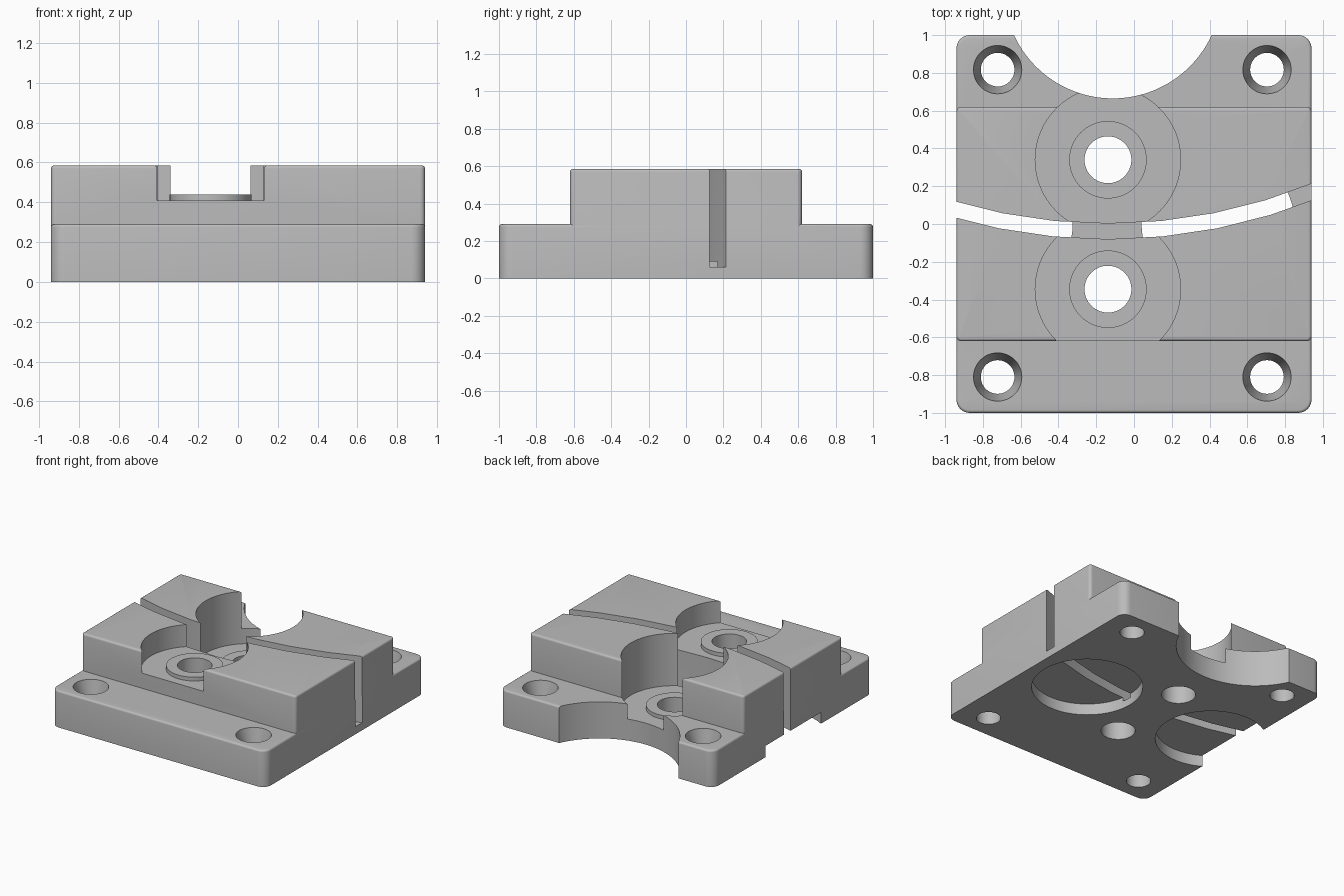
import bpy
import bmesh
from math import sin, cos, pi, tau, radians

old = bpy.data.objects.get("Cube")
if old:
    bpy.data.objects.remove(old, do_unlink=True)

grey = bpy.data.materials.new("plain_grey")
grey.use_nodes = True
grey.diffuse_color = (0.5, 0.5, 0.5, 1)
grey.node_tree.nodes["Principled BSDF"].inputs["Base Color"].default_value = (0.5, 0.5, 0.5, 1)


def loft(name, outlines):
    """Closed solid through a stack of (outline points, height) rings."""
    bm = bmesh.new()
    rings = [[bm.verts.new((x, y, z)) for x, y in points] for points, z in outlines]
    for a, b in zip(rings, rings[1:]):
        for i in range(len(a)):
            j = (i + 1) % len(a)
            bm.faces.new((a[i], a[j], b[j], b[i]))
    bm.faces.new(rings[0][::-1])
    bm.faces.new(rings[-1])
    bmesh.ops.recalc_face_normals(bm, faces=bm.faces[:])
    mesh = bpy.data.meshes.new(name)
    bm.to_mesh(mesh)
    bm.free()
    mesh.materials.append(grey)
    obj = bpy.data.objects.new(name, mesh)
    bpy.context.scene.collection.objects.link(obj)
    return obj


def rounded_rectangle(half_x, half_y, radius, steps=6):
    points = []
    for quarter, (sx, sy) in enumerate(((1, 1), (-1, 1), (-1, -1), (1, -1))):
        for i in range(steps + 1):
            a = (quarter + i / steps) * pi / 2
            points.append((sx * (half_x - radius) + radius * cos(a),
                           sy * (half_y - radius) + radius * sin(a)))
    return points


def block(name, half_x, half_y, z0, z1, corner, rim, steps=4):
    """Box with rounded upright corners and a small rounded top rim."""
    outlines = [(rounded_rectangle(half_x, half_y, corner), z0)]
    for i in range(steps + 1):
        a = pi / 2 * i / steps
        inset = rim * (1 - cos(a))
        outlines.append((rounded_rectangle(half_x - inset, half_y - inset, corner - inset),
                         z1 - rim + rim * sin(a)))
    return loft(name, outlines)


def turned(name, x, y, profile, sides=64):
    """Solid of revolution from (radius, z) points."""
    turns = [tau * i / sides for i in range(sides)]
    return loft(name, [([(x + r * cos(a), y + r * sin(a)) for a in turns], z)
                       for r, z in profile])


def curved_bar(name, x, y, inner, outer, z0, z1):
    """Bent bar that follows a wide, coarsely stepped arc."""
    turns = [tau * i / 64 for i in range(-6, 7)]
    points = [(x + outer * sin(a), y - outer * cos(a)) for a in turns]
    points += [(x + inner * sin(a), y - inner * cos(a)) for a in reversed(turns)]
    return loft(name, [(points, z0), (points, z1)])


def volume(mesh):
    bm = bmesh.new()
    bm.from_mesh(mesh)
    amount = bm.calc_volume()
    bm.free()
    return amount


def combine(target, tool, operation):
    """Apply a boolean, moving to the next solver if the result is not sound."""
    before = volume(target.data)
    mod = target.modifiers.new("combine", 'BOOLEAN')
    mod.operation = operation
    mod.object = tool
    for solver in ('EXACT', 'MANIFOLD', 'FLOAT'):
        mod.solver = solver
        bpy.context.view_layer.update()
        graph = bpy.context.evaluated_depsgraph_get()
        result = bpy.data.meshes.new_from_object(target.evaluated_get(graph))
        ratio = volume(result) / before
        if 0.6 < ratio < 1.8 and abs(ratio - 1) > 0.001:
            break
    target.modifiers.clear()
    target.data = result
    bpy.data.objects.remove(tool, do_unlink=True)


# Base plate with the raised middle block
body = block("mounting_block", 0.94, 1.0, 0, 0.29, 0.07, 0.015)
combine(body, block("raised_block", 0.939, 0.62, 0.15, 0.585, 0.025, 0.015), 'UNION')

# Round pockets, each leaving a raised ring around a through hole
for y, floor in ((-0.345, 0.41), (0.34, 0.17)):
    ring = floor + 0.03
    combine(body, turned("pocket_cutter", -0.138, y,
                         [(0.124, -0.1), (0.124, ring), (0.205, ring),
                          (0.205, floor), (0.385, floor), (0.385, 0.8)]), 'DIFFERENCE')

# Large round bite in the back edge
combine(body, turned("back_cutter", -0.112, 1.241, [(0.576, -0.1), (0.576, 0.8)], 128), 'DIFFERENCE')

# Shallow round recesses underneath
for x in (-0.73, 0.445):
    combine(body, turned("recess_cutter", x, 0, [(0.405, -0.1), (0.405, 0.09)]), 'DIFFERENCE')

# Curved slot across the top
combine(body, curved_bar("slot_cutter", -0.138, 2.872, 2.87, 2.952, 0.06, 0.8), 'DIFFERENCE')

# Countersunk corner holes
for x in (-0.722, 0.704):
    for y in (-0.81, 0.817):
        combine(body, turned("screw_cutter", x, y,
                             [(0.089, -0.1), (0.089, 0.19), (0.128, 0.285), (0.128, 0.4)], 48), 'DIFFERENCE')

# Smooth round walls with crisp edges
bpy.ops.object.select_all(action='DESELECT')
bpy.context.view_layer.objects.active = body
body.select_set(True)
bpy.ops.object.shade_smooth_by_angle(angle=radians(30))
